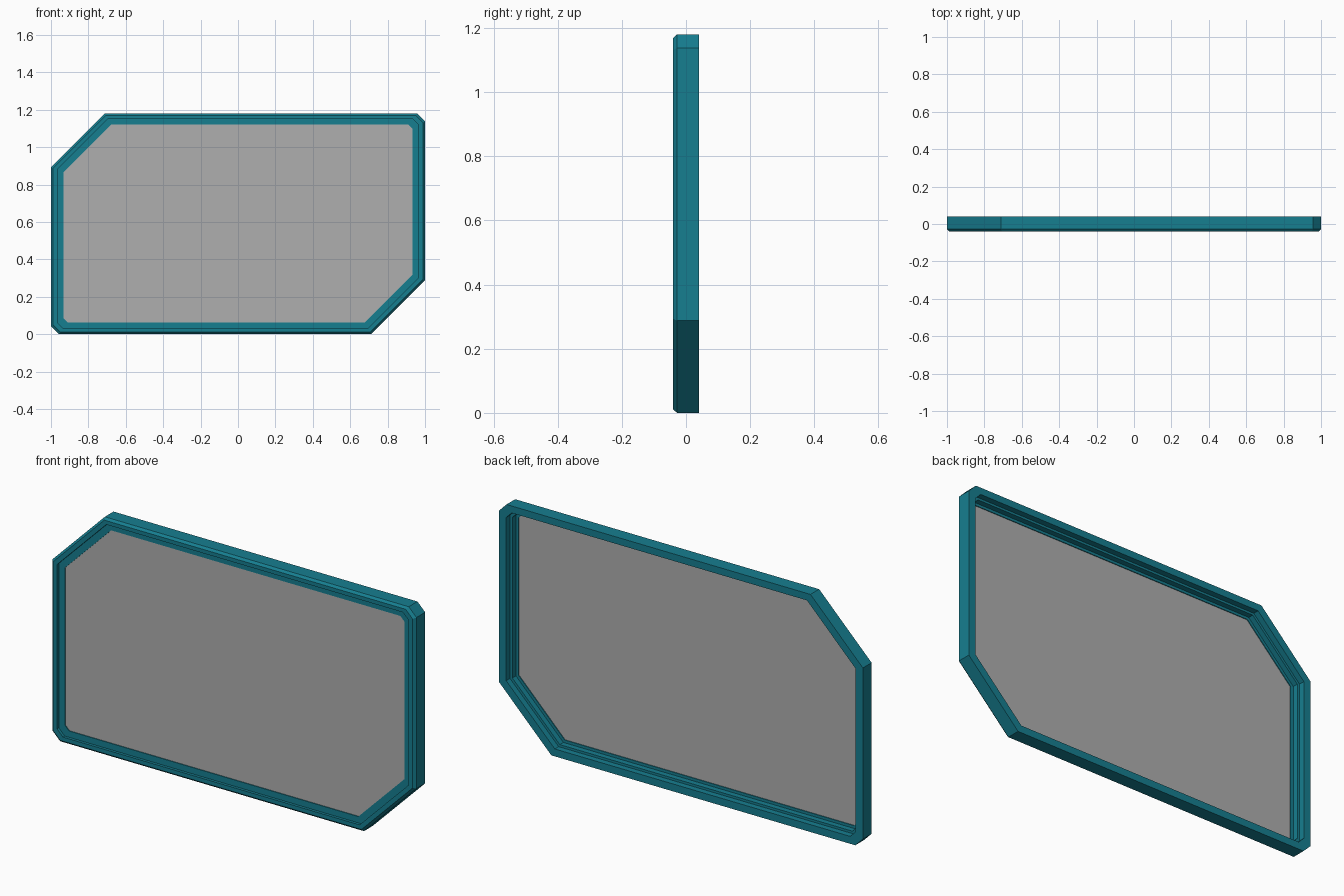
import bpy, bmesh

if "Cube" in bpy.data.objects:
    bpy.data.objects.remove(bpy.data.objects["Cube"])

HALF_W, HEIGHT = 1.0, 1.18


def outline(d):
    """Clipped-corner outline inset by d: two large and two small chamfers."""
    t = d / 0.068
    big, small = 0.288 - 0.035 * t, 0.042 - 0.02 * t
    x, lo, hi = HALF_W - d, 0.92 * d, HEIGHT - 0.87 * d
    return [(-x + big, hi), (x - small, hi), (x, hi - small), (x, lo + big),
            (x - big, lo), (-x + small, lo), (-x, lo + small), (-x, hi - big)]


def ring(bm, d, y):
    return [bm.verts.new((x, y, z)) for x, z in outline(d)]


def finish(bm, name, color):
    bmesh.ops.recalc_face_normals(bm, faces=bm.faces)
    mesh = bpy.data.meshes.new(name)
    bm.to_mesh(mesh)
    bm.free()
    obj = bpy.data.objects.new(name, mesh)
    bpy.context.collection.objects.link(obj)
    mat = bpy.data.materials.new(name + "_colour")
    mat.diffuse_color = (*color, 1)
    mat.use_nodes = True
    mat.node_tree.nodes["Principled BSDF"].inputs["Base Color"].default_value = mat.diffuse_color
    mesh.materials.append(mat)
    return obj


# Frame: stepped moulding section (inset, depth) swept round the outline
section = [(0, 0.04), (0, -0.028), (0.012, -0.04), (0.034, -0.04),
           (0.034, -0.026), (0.068, -0.026), (0.068, -0.018),
           (0.053, -0.018), (0.053, 0.01), (0.04, 0.01), (0.04, 0.04)]
bm = bmesh.new()
rings = [ring(bm, d, y) for d, y in section]
for a, b in zip(rings, rings[1:] + rings[:1]):
    for i in range(8):
        j = (i + 1) % 8
        bm.faces.new((a[i], a[j], b[j], b[i]))
finish(bm, "frame", (0.008, 0.21, 0.28))

# Panel: flat sheet held in the frame
bm = bmesh.new()
bm.faces.new(ring(bm, 0.068, -0.022))
finish(bm, "panel", (0.43, 0.43, 0.43))
